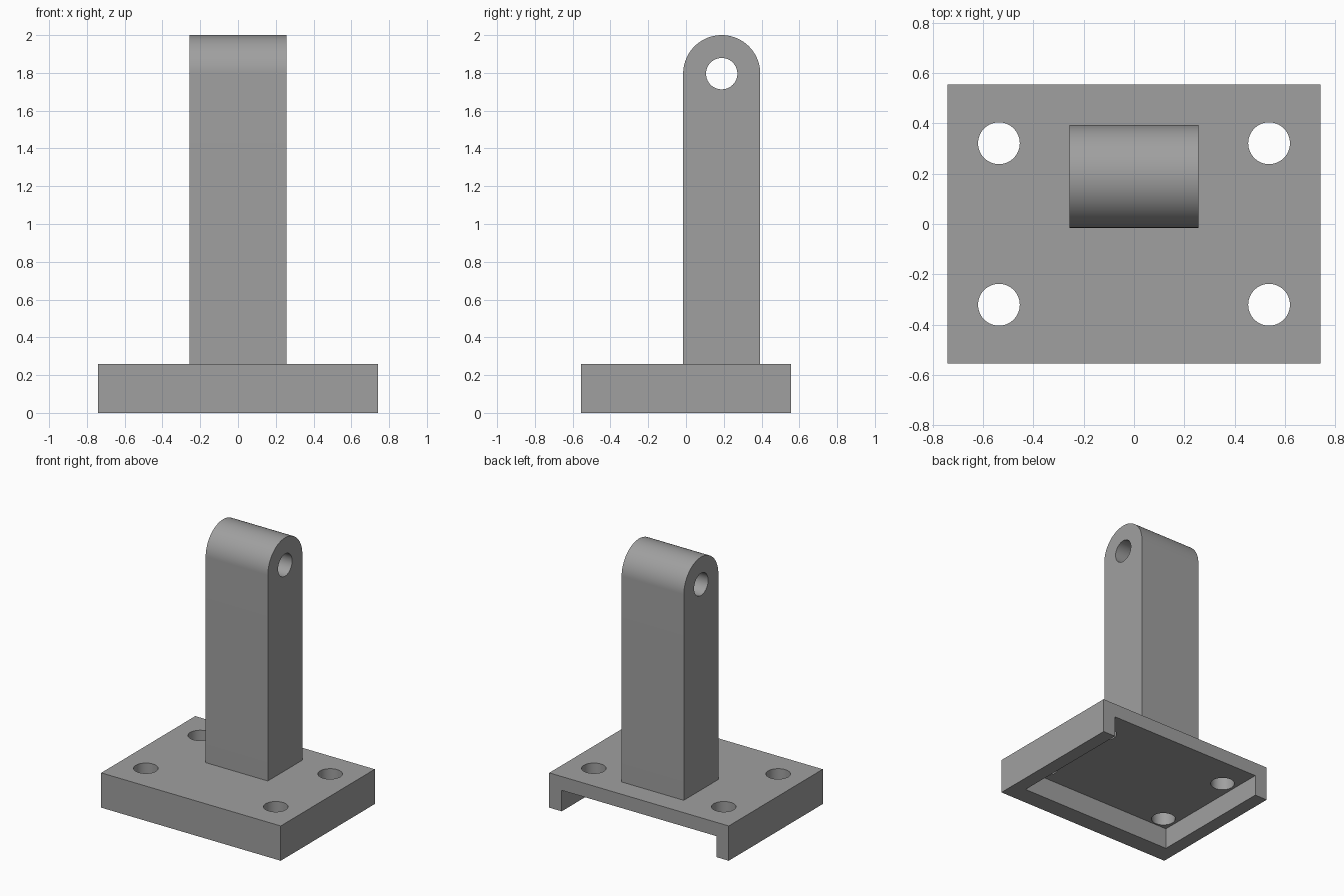
import bpy, bmesh, math
from mathutils import Matrix

if "Cube" in bpy.data.objects:
    bpy.data.objects.remove(bpy.data.objects["Cube"])

grey = bpy.data.materials.new("mid grey")
grey.diffuse_color = (0.35, 0.35, 0.35, 1)
grey.use_nodes = True
grey.node_tree.nodes["Principled BSDF"].inputs["Base Color"].default_value = grey.diffuse_color


def make_object(name, bm):
    bmesh.ops.recalc_face_normals(bm, faces=bm.faces)
    mesh = bpy.data.meshes.new(name)
    bm.to_mesh(mesh)
    bm.free()
    mesh.materials.append(grey)
    ob = bpy.data.objects.new(name, mesh)
    bpy.context.collection.objects.link(ob)
    return ob


def box(name, x0, x1, y0, y1, z0, z1):
    bm = bmesh.new()
    bmesh.ops.create_cube(bm, size=1)
    for v in bm.verts:
        v.co = ((x0 + x1) / 2 + v.co.x * (x1 - x0),
                (y0 + y1) / 2 + v.co.y * (y1 - y0),
                (z0 + z1) / 2 + v.co.z * (z1 - z0))
    return make_object(name, bm)


def rod(name, centre, radius, length, axis="Z"):
    turn = Matrix.Rotation(math.pi / 2, 4, "Y") if axis == "X" else Matrix()
    bm = bmesh.new()
    bmesh.ops.create_cone(bm, cap_ends=True, segments=64, radius1=radius,
                          radius2=radius, depth=length,
                          matrix=Matrix.Translation(centre) @ turn)
    return make_object(name, bm)


def select(ob):
    bpy.ops.object.select_all(action="DESELECT")
    ob.select_set(True)
    bpy.context.view_layer.objects.active = ob


def cut(ob, cutter):
    select(ob)
    mod = ob.modifiers.new("cut", "BOOLEAN")
    mod.operation, mod.solver, mod.object = "DIFFERENCE", "EXACT", cutter
    bpy.ops.object.modifier_apply(modifier=mod.name)
    bpy.data.objects.remove(cutter)


def smooth(ob):
    select(ob)
    bpy.ops.object.shade_smooth_by_angle(angle=math.radians(30))


# Base plate: hollow underneath, open at the back, four bolt holes
W, D, H = 0.742, 0.555, 0.26
base = box("base_plate", -W, W, -D, D, 0, H)
cut(base, box("pocket", -W + 0.103, W - 0.103, -D + 0.14, D + 0.2, -0.2, H - 0.103))
for sx in (-1, 1):
    for sy in (-1, 1):
        cut(base, rod("bolt_hole", (sx * 0.537, sy * 0.321, H), 0.083, 0.6))
smooth(base)

# Upright post: rounded top profile extruded across x, with a pin hole
HALF, R, CY, CZ = 0.257, 0.204, 0.189, 1.796
STEPS = 48
profile = [(CY - R, H), (CY + R, H)]
profile += [(CY + R * math.cos(math.pi * i / STEPS),
             CZ + R * math.sin(math.pi * i / STEPS)) for i in range(STEPS + 1)]
bm = bmesh.new()
side = bm.faces.new([bm.verts.new((-HALF, y, z)) for y, z in profile])
ext = bmesh.ops.extrude_face_region(bm, geom=[side], use_keep_orig=True)
bmesh.ops.translate(bm, vec=(2 * HALF, 0, 0),
                    verts=[g for g in ext["geom"] if isinstance(g, bmesh.types.BMVert)])
post = make_object("upright_post", bm)
cut(post, rod("pin_hole", (0, CY, CZ), 0.083, 1.0, "X"))
smooth(post)
